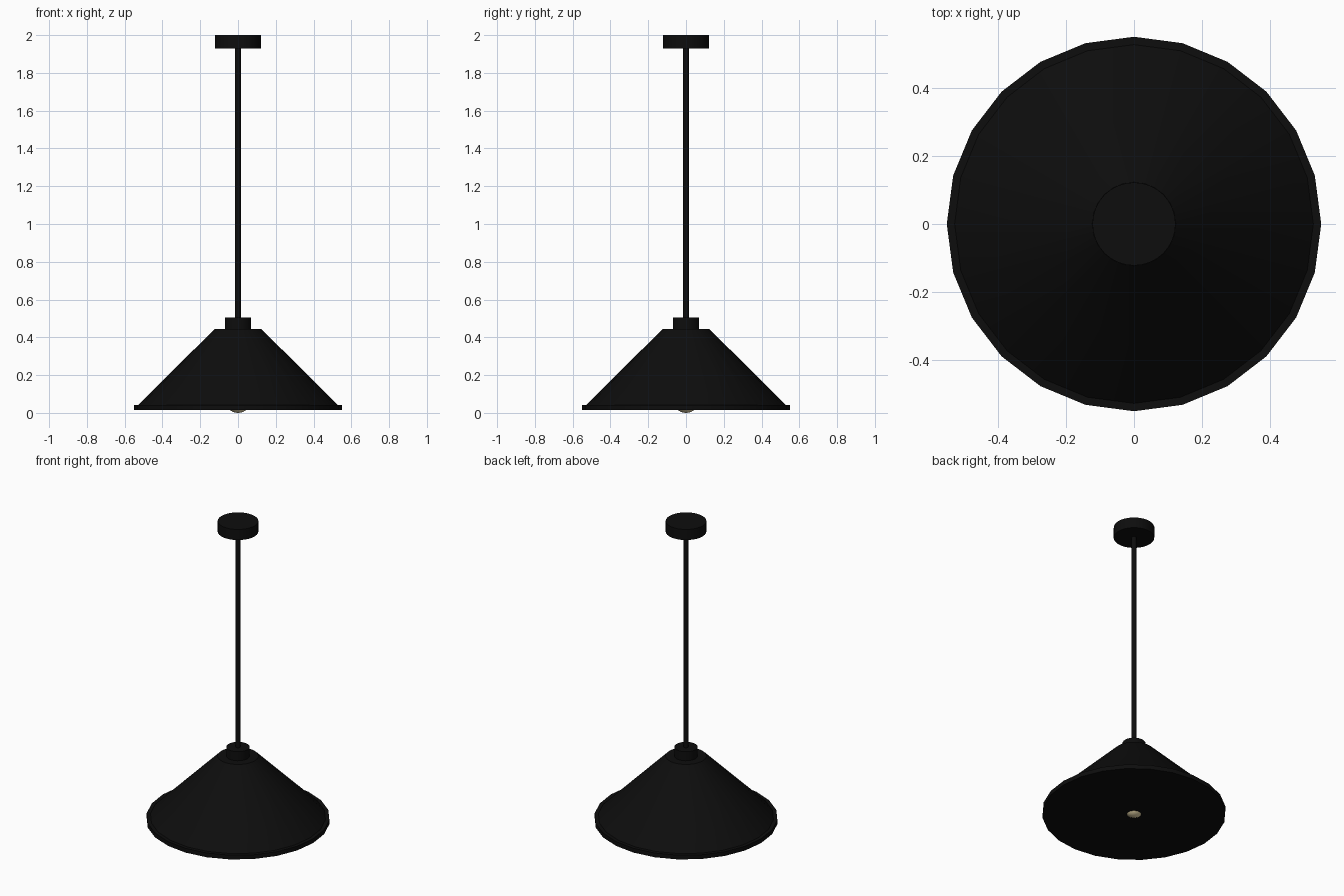
import bpy
import math

cube = bpy.data.objects.get("Cube")
if cube:
    bpy.data.objects.remove(cube, do_unlink=True)


def material(name, color):
    mat = bpy.data.materials.new(name)
    mat.use_nodes = True
    mat.diffuse_color = color
    mat.node_tree.nodes["Principled BSDF"].inputs["Base Color"].default_value = color
    return mat


black = material("matte black", (0.004, 0.004, 0.004, 1))
warm = material("warm bulb glass", (1.0, 0.85, 0.5, 1))


def finish(name, mat):
    obj = bpy.context.object
    obj.name = name
    obj.data.materials.append(mat)
    bpy.ops.object.shade_smooth_by_angle(angle=math.radians(30))
    return obj


def turned(name, low, high, r_low, r_high, sides):
    """Upright closed cylinder or cone frustum with a vertex on the x axis."""
    bpy.ops.mesh.primitive_cone_add(
        vertices=sides, radius1=r_low, radius2=r_high, depth=high - low,
        location=(0, 0, (low + high) / 2), rotation=(0, 0, math.pi / 2))
    return finish(name, black)


# Ceiling mount and hanging rod
turned("ceiling_canopy", 1.93, 2.0, 0.122, 0.122, 32)
turned("hanging_rod", 0.48, 1.95, 0.015, 0.015, 16)

# Shade with its collar and rim
turned("shade_collar", 0.43, 0.505, 0.07, 0.07, 24)
turned("shade_cone", 0.03, 0.445, 0.54, 0.123, 24)
turned("shade_rim", 0.015, 0.043, 0.55, 0.55, 24)

# Bulb peeking out below the shade
bpy.ops.mesh.primitive_uv_sphere_add(
    segments=24, ring_count=16, radius=0.07, location=(0, 0, 0.07))
finish("bulb", warm)
